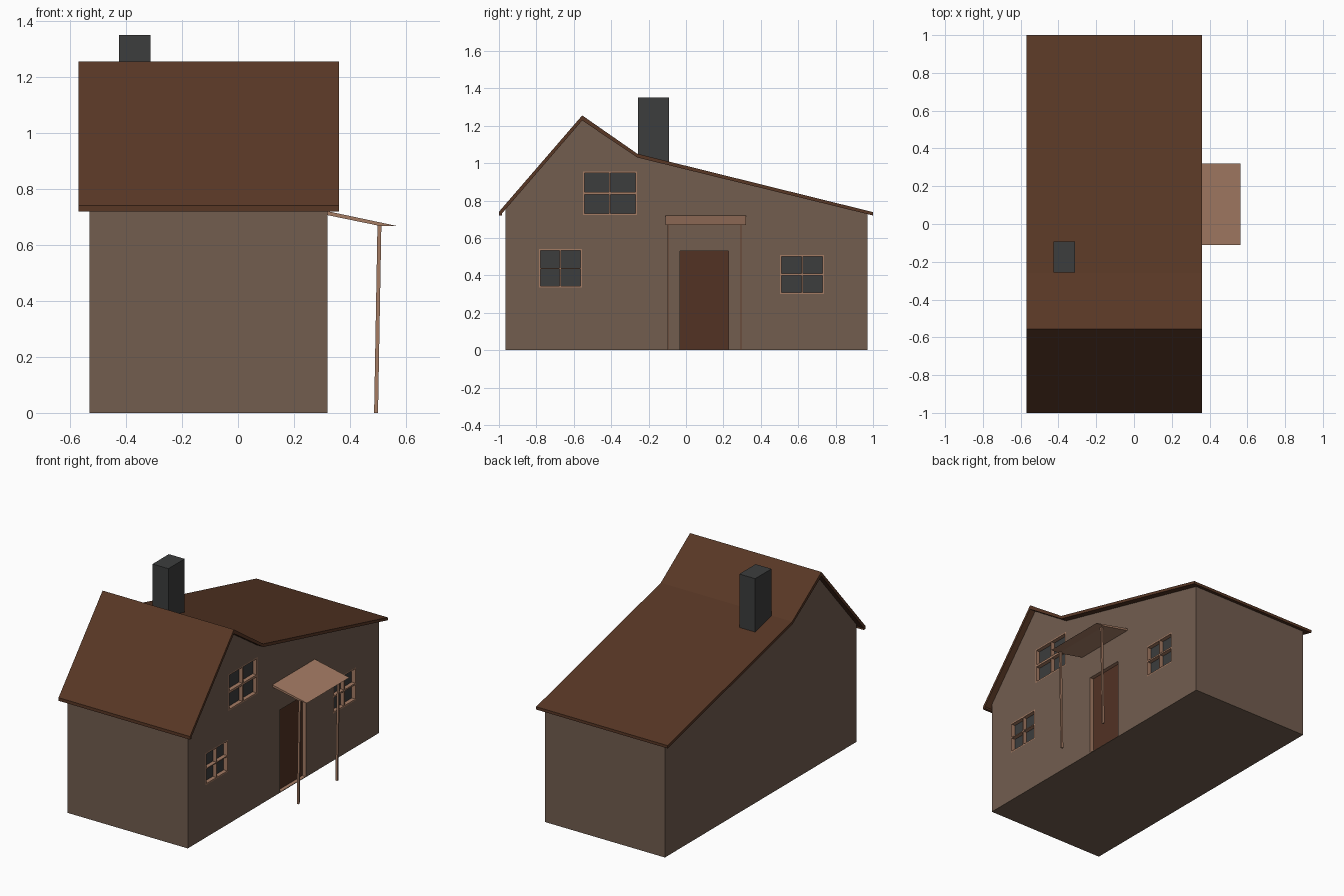
import bpy
import bmesh
from mathutils import Vector

cube = bpy.data.objects.get("Cube")
if cube:
    bpy.data.objects.remove(cube)


def material(name, rgb):
    lin = [((c / 255 + 0.055) / 1.055) ** 2.4 for c in rgb] + [1]
    m = bpy.data.materials.new(name)
    m.use_nodes = True
    m.diffuse_color = lin
    m.node_tree.nodes["Principled BSDF"].inputs["Base Color"].default_value = lin
    return m


WALL = material("wall_brown", (114, 93, 79))
ROOF = material("roof_brown", (88, 55, 37))
DOOR = material("door_brown", (82, 50, 36))
TRIM = material("light_wood", (165, 124, 100))
DARK = material("charcoal", (60, 61, 61))


def finish(name, bm, mat):
    bmesh.ops.recalc_face_normals(bm, faces=bm.faces)
    mesh = bpy.data.meshes.new(name)
    bm.to_mesh(mesh)
    bm.free()
    mesh.materials.append(mat)
    ob = bpy.data.objects.new(name, mesh)
    bpy.context.collection.objects.link(ob)
    return ob


def prism(name, points, axis, lo, hi, mat):
    """Extrude a profile along x (points are y, z) or y (points are x, z)."""
    bm = bmesh.new()
    place = (lambda a, b: (lo, a, b)) if axis == "x" else (lambda a, b: (a, lo, b))
    face = bm.faces.new([bm.verts.new(place(a, b)) for a, b in points])
    step = Vector((hi - lo, 0, 0)) if axis == "x" else Vector((0, hi - lo, 0))
    ext = bmesh.ops.extrude_face_region(bm, geom=[face])["geom"]
    bmesh.ops.translate(bm, vec=step,
                        verts=[v for v in ext if isinstance(v, bmesh.types.BMVert)])
    return finish(name, bm, mat)


def box(name, x, y, z, mat):
    return prism(name, [(y[0], z[0]), (y[1], z[0]), (y[1], z[1]), (y[0], z[1])],
                 "x", x[0], x[1], mat)


WALL_X = 0.32
BACK_X = WALL_X - 0.03      # depth of the door and window recesses

# House body with its gable profile
walls = prism("walls", [(-0.965, 0), (0.97, 0), (0.97, 0.73), (-0.26, 1.035),
                        (-0.555, 1.235), (-0.965, 0.757)], "x", -0.53, WALL_X, WALL)
walls.data.materials.append(TRIM)

# Roof sheet with overhang
prism("roof", [(-1, 0.72), (-1, 0.74), (-0.555, 1.255), (-0.26, 1.05), (1, 0.738),
               (1, 0.72), (-0.26, 1.03), (-0.555, 1.228), (-0.983, 0.732),
               (-0.983, 0.72)], "x", -0.57, 0.36, ROOF)

# Chimney
box("chimney", (-0.425, -0.313), (-0.257, -0.092), (0.95, 1.35), DARK)


def recess(name, y, z):
    cutter = box(name + "_cutter", (BACK_X, WALL_X + 0.1), y, z, TRIM)
    cutter.hide_render = True
    cutter.hide_viewport = True
    cutter.display_type = "WIRE"
    mod = walls.modifiers.new(name, "BOOLEAN")
    mod.operation = "DIFFERENCE"
    mod.solver = "EXACT"
    mod.material_mode = "TRANSFER"
    mod.object = cutter


def window(name, y, z, bar):
    recess(name, y, z)
    box(name + "_pane", (BACK_X, BACK_X + 0.004), y, z, DARK)
    w = 0.008
    for side, a in (("front", y[0]), ("back", y[1] - w),
                    ("middle", (y[0] + y[1] - w) / 2)):
        box(f"{name}_{side}_bar", (BACK_X, WALL_X), (a, a + w), z, TRIM)
    for side, a, h in (("bottom", z[0], w), ("top", z[1] - w, w),
                       ("cross", (z[0] + z[1] - bar) / 2, bar)):
        box(f"{name}_{side}_bar", (BACK_X, WALL_X), y, (a, a + h), TRIM)


# Windows
window("front_window", (-0.785, -0.557), (0.335, 0.54), 0.006)
window("upper_window", (-0.552, -0.262), (0.722, 0.955), 0.014)
window("back_window", (0.503, 0.738), (0.3, 0.51), 0.01)

# Recessed door on a thin sill
recess("doorway", (-0.033, 0.228), (0.004, 0.53))
box("door", (BACK_X, BACK_X + 0.006), (-0.033, 0.228), (0.004, 0.53), DOOR)

# Porch canopy and its two slightly leaning posts
prism("porch_canopy", [(0.32, 0.72), (0.565, 0.668), (0.505, 0.668), (0.32, 0.706)],
      "y", -0.11, 0.32, TRIM)
for name, y in (("front_post", -0.095), ("back_post", 0.295)):
    prism(name, [(0.486, 0), (0.5, 0), (0.512, 0.672), (0.498, 0.672)],
          "y", y - 0.005, y + 0.005, TRIM)
